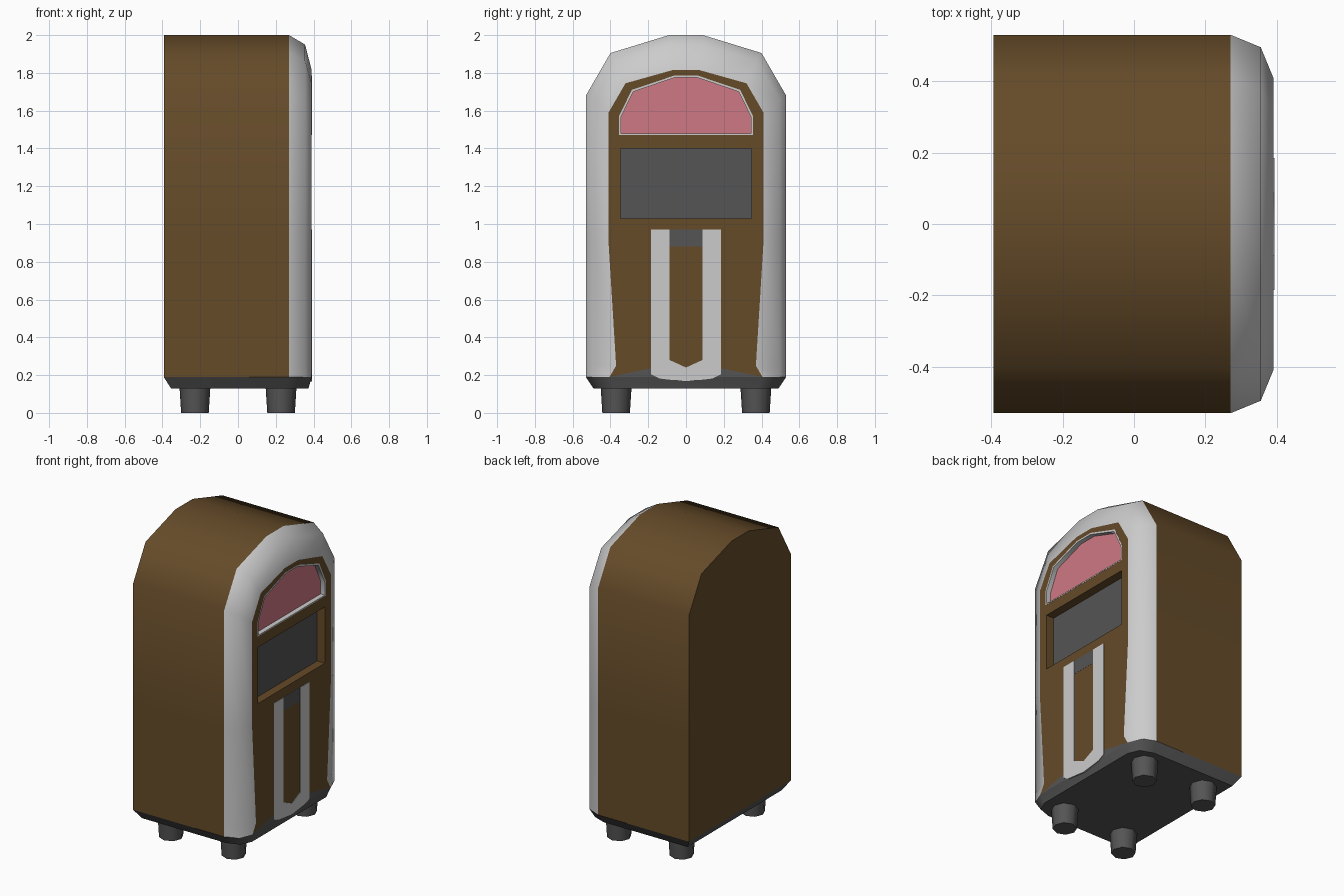
import bpy, bmesh, math

if "Cube" in bpy.data.objects:
    bpy.data.objects.remove(bpy.data.objects["Cube"])


def material(name, rgb):
    m = bpy.data.materials.new(name)
    m.diffuse_color = (*rgb, 1)
    m.use_nodes = True
    m.node_tree.nodes["Principled BSDF"].inputs["Base Color"].default_value = m.diffuse_color
    return m


WOOD = material("wood", (0.13, 0.07, 0.022))
CHROME = material("chrome", (0.52, 0.52, 0.52))
DARK = material("dark_grey", (0.09, 0.09, 0.09))
PINK = material("pink_glass", (0.62, 0.19, 0.23))


def finish(ob, mat):
    ob.data.materials.clear()
    ob.data.materials.append(mat)
    bpy.ops.object.select_all(action='DESELECT')
    ob.select_set(True)
    bpy.context.view_layer.objects.active = ob
    bpy.ops.object.shade_smooth_by_angle(angle=math.radians(50))
    return ob


def loft(name, loops, mat, ring=True, wrap=False, caps=True):
    """Skin point loops; ring closes each loop, wrap joins last loop to first."""
    bm = bmesh.new()
    vs = [[bm.verts.new(p) for p in l] for l in loops]
    n, k = len(vs[0]), len(vs)
    for a in range(k if wrap else k - 1):
        A, B = vs[a], vs[(a + 1) % k]
        for i in range(n if ring else n - 1):
            j = (i + 1) % n
            bm.faces.new((A[i], A[j], B[j], B[i]))
    if caps and not wrap:
        bm.faces.new(vs[0])
        bm.faces.new(vs[-1])
    elif caps and not ring:
        bm.faces.new([l[0] for l in vs])
        bm.faces.new([l[-1] for l in vs])
    bmesh.ops.recalc_face_normals(bm, faces=bm.faces)
    me = bpy.data.meshes.new(name)
    bm.to_mesh(me)
    bm.free()
    ob = bpy.data.objects.new(name, me)
    bpy.context.collection.objects.link(ob)
    return finish(ob, mat)


def mirror(half):
    """Complete a half outline of (y, z) points across y = 0."""
    return half + [(-a, b) for a, b in reversed(half) if a != 0]


def at(x, outline):
    return [(x, y, z) for y, z in outline]


def prism(name, outline, x0, x1, mat):
    return loft(name, [at(x0, outline), at(x1, outline)], mat)


def band(name, outer, inner, x0, x1, mat, ring):
    return loft(name, [at(x0, outer), at(x1, outer), at(x1, inner), at(x0, inner)],
                mat, ring=ring, wrap=True, caps=not ring)


# Arched cabinet
outer = mirror([(.53, .19), (.53, .25), (.53, .9), (.53, 1.68), (.40, 1.905), (.09, 2.0)])
prism("cabinet", outer, -.393, .27, WOOD)

# Rounded chrome surround
middle = mirror([(.495, .19), (.495, .25), (.495, .9), (.495, 1.66), (.375, 1.865), (.085, 1.95)])
inner = mirror([(.405, .19), (.37, .25), (.41, .9), (.41, 1.59), (.32, 1.745), (.07, 1.815)])
loft("chrome_surround", [at(.27, outer), at(.355, middle), at(.39, inner)],
     CHROME, ring=False, caps=False)

# Front panel with window and display recesses
panel = prism("front_panel", [(.19, .235)] + inner + [(-.19, .235)], .26, .39, WOOD)
window = mirror([(.355, 1.472), (.355, 1.57), (.287, 1.71), (.065, 1.785)])
screen = mirror([(.347, 1.03), (.347, 1.40)])
for outline, depth in ((window, .035), (screen, .06)):
    cutter = prism("recess_cutter", outline, .39 - depth, .45, WOOD)
    cutter.hide_render = True
    mod = panel.modifiers.new("recess", 'BOOLEAN')
    mod.operation = 'DIFFERENCE'
    mod.solver = 'EXACT'
    mod.object = cutter
    bpy.context.view_layer.objects.active = panel
    bpy.ops.object.modifier_apply(modifier=mod.name)
    bpy.data.objects.remove(cutter)
finish(panel, WOOD)

# Window rim, glass and display
glass = mirror([(.345, 1.479), (.345, 1.565), (.279, 1.70), (.06, 1.775)])
band("window_rim", window, glass, .35, .391, CHROME, True)
prism("window_glass", glass, .345, .36, PINK)
prism("display_screen", screen, .32, .334, DARK)

# U-shaped trim and the slot between its arms
trim_out = mirror([(.185, .97), (.185, .205), (.14, .182), (0, .165)])
trim_in = mirror([(.087, .97), (.087, .28), (.065, .27), (0, .24)])
band("u_trim", trim_out, trim_in, .37, .393, CHROME, False)
prism("slot_plate", mirror([(.087, .88), (.087, .97)]), .37, .391, DARK)

# Base skirt and its raised front lip
top = [(-.393, .53), (.27, .53), (.355, .495), (.39, .405)]
low = [(-.355, .49), (.255, .49), (.34, .46), (.373, .385)]
plan = lambda pts, z: [(x, y, z) for x, y in pts] + [(x, -y, z) for x, y in reversed(pts)]
loft("base", [plan(low, .13), plan(top, .19)], DARK)
prism("base_lip", mirror([(.405, .19), (.19, .235)]), .28, .39, DARK)

# Four tapered feet
for sx in (-1, 1):
    for sy in (-1, 1):
        bpy.ops.mesh.primitive_cone_add(vertices=8, radius1=.073, radius2=.082, depth=.14,
                                        location=(sx * .228, sy * .37, .07))
        foot = bpy.context.object
        foot.name = "foot"
        finish(foot, DARK)
